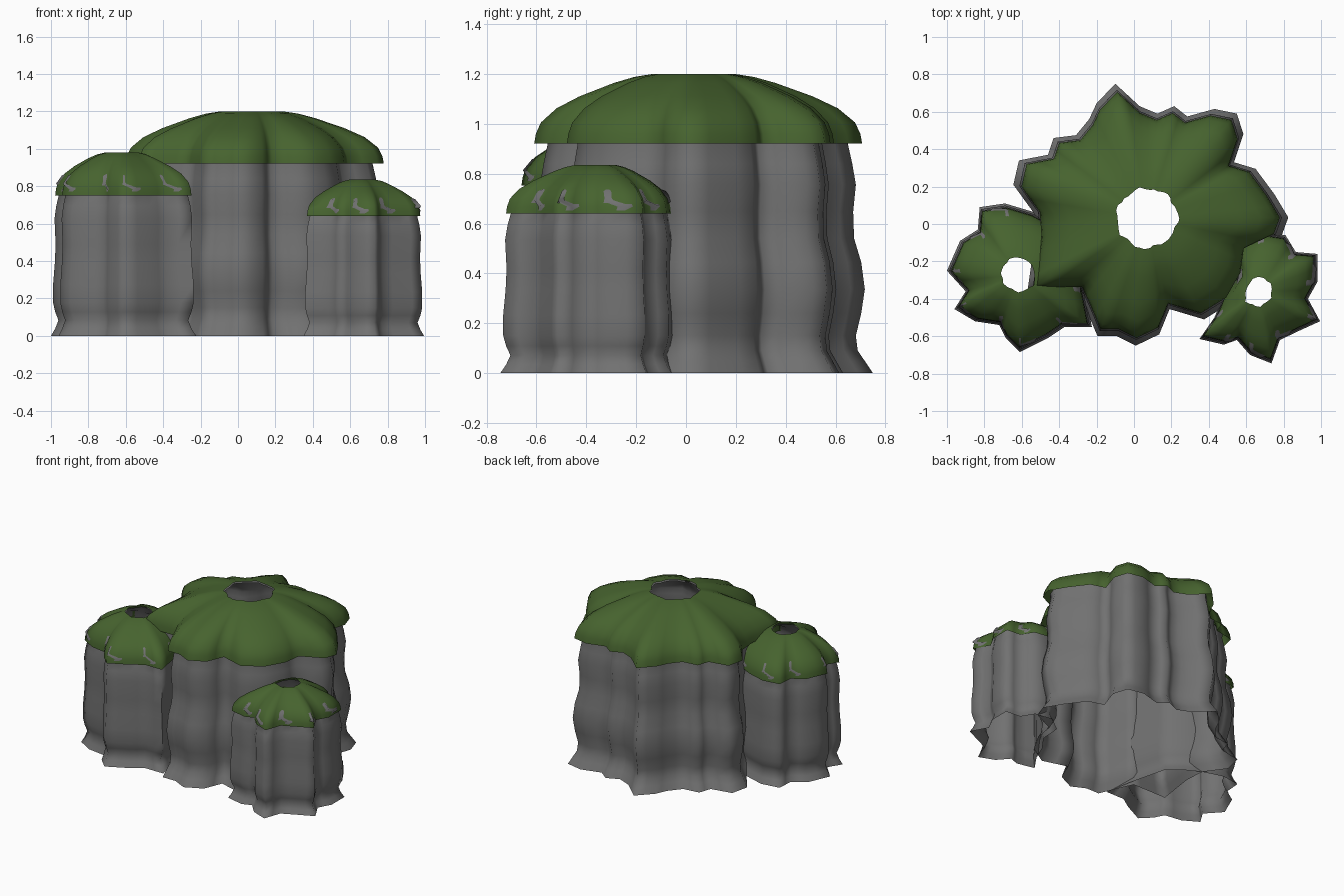
import bpy, bmesh, math
from mathutils import Vector

if "Cube" in bpy.data.objects:
    bpy.data.objects.remove(bpy.data.objects["Cube"])


def material(name, col):
    m = bpy.data.materials.new(name)
    m.diffuse_color = (*col, 1)
    m.use_nodes = True
    m.node_tree.nodes["Principled BSDF"].inputs["Base Color"].default_value = m.diffuse_color
    return m


GREY = material("rock grey", (0.165, 0.165, 0.165))
GREEN = material("moss green", (0.062, 0.125, 0.028))

# profiles: (outline scale, height fraction)
WALL_BIG = [(1, 0), (.955, .04), (.915, .075), (.905, .125), (.935, .2), (.955, .28), (.935, .37),
            (.895, .45), (.89, .54), (.905, .63), (.885, .7), (.86, .767)]
WALL_SMALL = [(1, 0), (.94, .04), (.895, .085), (.94, .13), (.97, .18), (.97, .28), (.945, .4),
              (.935, .5), (.95, .64), (.925, .71), (.89, .767)]
ROCK_DOME = [(.865, .80), (.83, .83), (.75, .875), (.63, .91), (.45, .955), (.25, .99)]
CAP_DOME = [(.94, .767), (.93, .80), (.90, .838), (.81, .885), (.68, .925), (.48, .97), (.36, .99), (.25, 1.0)]


def refine(outline, n=2):
    """Split each outline edge into n pieces."""
    pts = [Vector(p) for p in outline]
    return [a.lerp(b, i / n) for a, b in zip(pts, pts[1:] + pts[:1]) for i in range(n)]


def loft(name, outline, centre, height, profile, mat, poke=0):
    """Stack scaled copies of the outline; upper rings grow rounder towards the hole."""
    c = Vector(centre)
    pts = [p - c for p in refine(outline)]
    mean = sum(p.length for p in pts) / len(pts)
    n = len(pts)
    bm = bmesh.new()
    rings = []
    for s, h in profile:
        blend = max(0, (0.85 - s) / 0.6) * 0.6
        ring = []
        for i, p in enumerate(pts):
            r = p.length * (1 - blend) + mean * blend
            k = s
            # stone showing through the moss in slanted patches
            if poke and (h == .80 and i % 4 == 1 or h in (.83, .875) and i % 4 == 0):
                k = s + poke
            q = p.normalized() * r * k + c
            ring.append(bm.verts.new((q.x, q.y, h * height)))
        rings.append(ring)
    for a, b in zip(rings, rings[1:]):
        for i in range(n):
            j = (i + 1) % n
            bm.faces.new((a[i], a[j], b[j], b[i]))
    me = bpy.data.meshes.new(name)
    bm.to_mesh(me)
    bm.free()
    me.materials.append(mat)
    ob = bpy.data.objects.new(name, me)
    bpy.context.collection.objects.link(ob)
    bpy.ops.object.select_all(action='DESELECT')
    ob.select_set(True)
    bpy.context.view_layer.objects.active = ob
    bpy.ops.object.shade_smooth_by_angle(angle=math.radians(100))


def pillar(name, outline, centre, height, wall, poke):
    loft(name + "_rock", outline, centre, height, wall + ROCK_DOME, GREY, poke)
    loft(name + "_moss_cap", outline, centre, height, CAP_DOME, GREEN)


# ground outlines, counter-clockwise
MAIN = [(.825, .035), (.75, .16), (.65, .295), (.535, .33), (.585, .48), (.55, .59), (.43, .615),
        (.285, .575), (.215, .63), (.125, .59), (.03, .63), (-.10, .75), (-.20, .645), (-.24, .56),
        (-.31, .475), (-.43, .46), (-.46, .37), (-.615, .34), (-.645, .21), (-.54, .065),
        (-.53, -.08), (-.55, -.22), (-.57, -.36), (-.42, -.36), (-.30, -.36), (-.25, -.47),
        (-.195, -.60), (-.09, -.60), (.01, -.65), (.135, -.59), (.19, -.455), (.375, -.51),
        (.52, -.42), (.60, -.28), (.62, -.14), (.79, -.06)]
LEFT = [(-.30, -.20), (-.33, -.08), (-.42, .0), (-.54, .065), (-.69, .11), (-.825, .09),
        (-.835, -.03), (-.93, -.09), (-1.0, -.25), (-.90, -.36), (-.96, -.455), (-.85, -.52),
        (-.72, -.54), (-.685, -.61), (-.61, -.685), (-.46, -.61), (-.37, -.55), (-.225, -.55), (-.26, -.36)]
RIGHT = [(.98, -.31), (.98, -.16), (.865, -.15), (.81, -.06), (.68, -.04), (.57, -.12), (.56, -.27),
         (.48, -.38), (.43, -.50), (.35, -.615), (.48, -.645), (.55, -.62), (.62, -.70), (.735, -.745),
         (.78, -.62), (.885, -.57), (.995, -.52), (.93, -.40)]

pillar("main_pillar", MAIN, (.07, .03), 1.2, WALL_BIG, 0)
pillar("left_pillar", LEFT, (-.62, -.27), .98, WALL_SMALL, .10)
pillar("right_pillar", RIGHT, (.66, -.36), .835, WALL_SMALL, .125)
